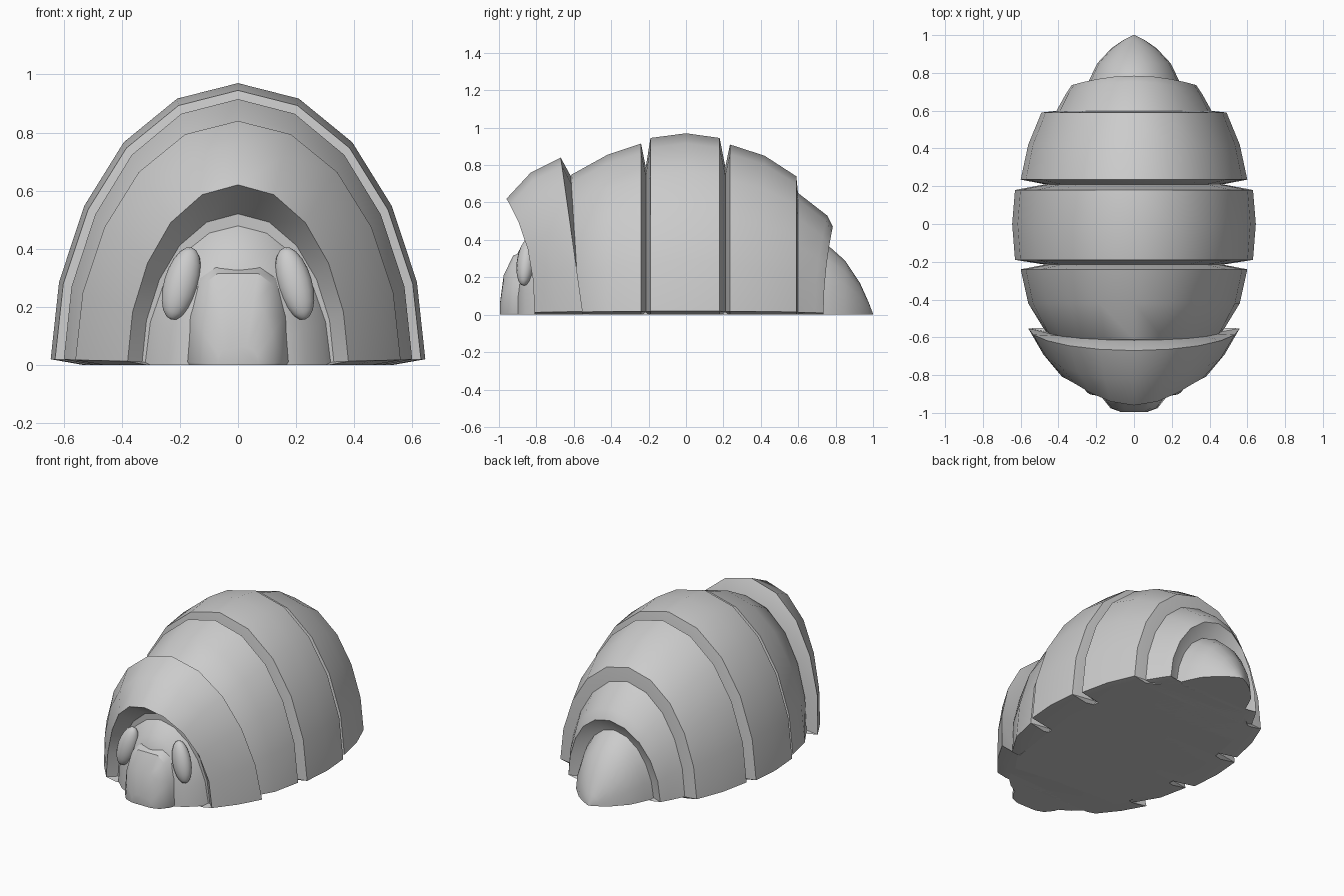
import bpy, bmesh, math

if "Cube" in bpy.data.objects:
    bpy.data.objects.remove(bpy.data.objects["Cube"])

shell = bpy.data.materials.new("shell grey")
shell.diffuse_color = (0.6, 0.6, 0.6, 1)
shell.use_nodes = True
shell.node_tree.nodes["Principled BSDF"].inputs["Base Color"].default_value = shell.diffuse_color

# Half outlines in unit size, from the ground up to the crown
ARCH = [(.83, 0), (1, .02), (.955, .295), (.82, .565), (.61, .79), (.325, .945), (0, 1)]
BOXY = [(.97, 0), (1, .03), (.93, .5), (.72, .88), (.42, 1), (0, 1)]
ROUND = [(1, 0), (.955, .295), (.82, .565), (.61, .79), (.325, .945), (0, 1)]


def finish(obj, angle=30):
    obj.data.materials.append(shell)
    bpy.ops.object.select_all(action='DESELECT')
    obj.select_set(True)
    bpy.context.view_layer.objects.active = obj
    bpy.ops.object.shade_smooth_by_angle(angle=math.radians(angle))


def loft(name, rings, outline=ARCH, angle=30):
    """Rings are (y at ground, y at crown, half width, height, bend power)."""
    bm = bmesh.new()
    full = outline + [(-x, z) for x, z in reversed(outline[:-1])]
    loops = []
    for y0, y1, w, h, p in rings:
        loops.append([bm.verts.new((x * w, y0 + (y1 - y0) * z ** p, z * h)) for x, z in full])
    n = len(full)
    for a, b in zip(loops, loops[1:]):
        for i in range(n):
            j = (i + 1) % n
            bm.faces.new((a[i], a[j], b[j], b[i]))
    bm.faces.new(loops[0])
    bm.faces.new(loops[-1])
    bmesh.ops.recalc_face_normals(bm, faces=bm.faces)
    mesh = bpy.data.meshes.new(name)
    bm.to_mesh(mesh)
    bm.free()
    obj = bpy.data.objects.new(name, mesh)
    bpy.context.collection.objects.link(obj)
    finish(obj, angle)


def flat(*rings):
    """Upright rings given as (y, half width, height)."""
    return [(y, y, w, h, 1) for y, w, h in rings]


# Inner body that fills the grooves and closes the floor
loft("core_body", flat((-.72, .32, .5), (-.58, .42, .66), (-.21, .47, .79), (0, .5, .82),
                       (.21, .47, .79), (.58, .40, .63), (.70, .25, .36)), ROUND)

# Widest plate in the middle
loft("middle_plate", flat((-.215, .47, .79), (-.19, .63, .945), (0, .645, .97),
                          (.18, .63, .945), (.21, .47, .79)))

# Plate behind the head shield
loft("front_plate", [(-.62, -.66, .42, .66, 1), (-.55, -.61, .48, .75, 1)]
     + flat((-.42, .56, .855), (-.24, .60, .915), (-.215, .47, .79)))

# Plate behind the middle
loft("rear_plate", flat((.21, .47, .79), (.235, .60, .91), (.42, .56, .85),
                        (.59, .49, .74), (.60, .40, .64)))

# Hood over the head, with a recessed front opening
loft("head_shield", [(-.57, -.61, .46, .73, 1), (-.55, -.67, .56, .84, 1),
                     (-.69, -.83, .48, .76, 1.5), (-.81, -.96, .38, .62, 2.5),
                     (-.76, -.80, .33, .52, 1.5)])

# Last plate, with a recessed opening for the tail
loft("tail_shield", [(.56, .56, .44, .68, 1), (.60, .60, .41, .65, 1), (.69, .755, .36, .53, 2),
                     (.735, .785, .33, .47, 2), (.70, .72, .25, .37, 1)])

# Pointed tail
loft("tail", flat((.68, .27, .41), (.76, .238, .37), (.85, .195, .29),
                  (.93, .12, .17), (.975, .055, .07), (1, .005, .005)), ROUND, 45)

# Head dome and face
loft("head", flat((-.74, .33, .52), (-.80, .30, .475), (-.86, .235, .40), (-.90, .17, .33)), ROUND, 45)
loft("face", flat((-.86, .185, .345), (-.925, .165, .315), (-.975, .125, .21),
                  (-.995, .07, .06)), BOXY, 35)

# Eyes leaning toward the crown
for side, label in ((1, "right"), (-1, "left")):
    bpy.ops.mesh.primitive_uv_sphere_add(segments=16, ring_count=10, radius=1,
                                         location=(side * .195, -.855, .28),
                                         rotation=(-.12, -side * .28, 0))
    eye = bpy.context.object
    eye.name = label + "_eye"
    eye.scale = (.06, .05, .13)
    finish(eye, 60)
